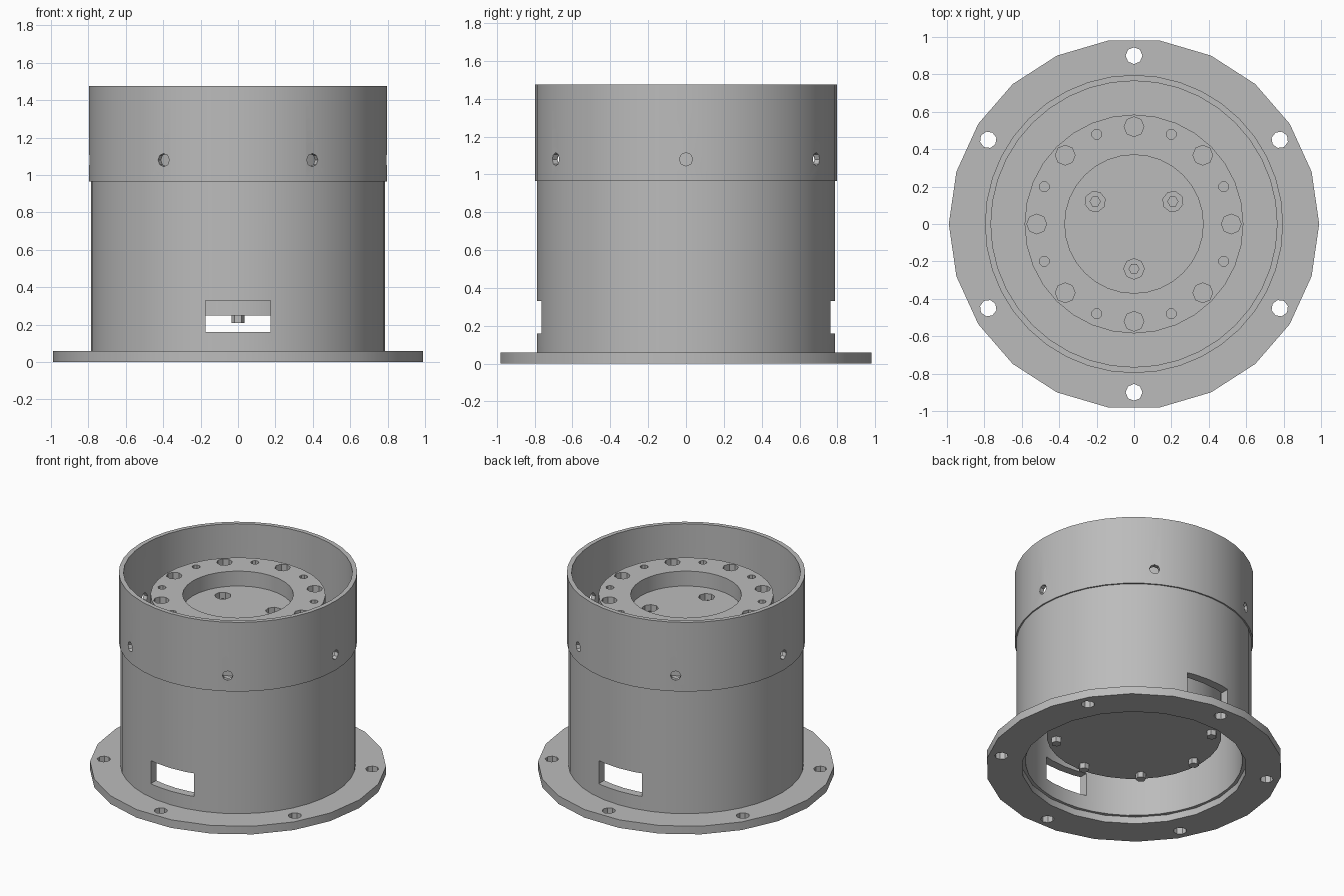
import bpy, bmesh
from math import cos, sin, radians, pi
from mathutils import Matrix, Vector

cube = bpy.data.objects.get("Cube")
if cube:
    bpy.data.objects.remove(cube, do_unlink=True)

grey = bpy.data.materials.new("plain grey metal")
grey.use_nodes = True
GREY = (0.5, 0.5, 0.5, 1)
grey.diffuse_color = GREY
grey.node_tree.nodes["Principled BSDF"].inputs["Base Color"].default_value = GREY


def make(name, bm):
    bmesh.ops.recalc_face_normals(bm, faces=bm.faces)
    mesh = bpy.data.meshes.new(name)
    bm.to_mesh(mesh)
    bm.free()
    mesh.materials.append(grey)
    ob = bpy.data.objects.new(name, mesh)
    bpy.context.collection.objects.link(ob)
    return ob


def lathe(name, profile, sides, closed=True):
    """Turn an (r, z) profile round the z axis."""
    bm = bmesh.new()
    vs = [bm.verts.new((r, 0, z)) for r, z in profile]
    es = [bm.edges.new(p) for p in zip(vs, vs[1:])]
    if closed:
        es.append(bm.edges.new((vs[-1], vs[0])))
    bmesh.ops.spin(bm, geom=vs + es, axis=(0, 0, 1), cent=(0, 0, 0),
                   angle=2 * pi, steps=sides, use_merge=True)
    bmesh.ops.remove_doubles(bm, verts=bm.verts, dist=1e-4)
    bmesh.ops.dissolve_degenerate(bm, edges=bm.edges, dist=1e-5)
    return make(name, bm)


def add_pins(bm, count, start, ring, z, radius, depth, radial=False, sides=8):
    """Add a circle of short cylinders, upright or pointing outwards."""
    for i in range(count):
        a = radians(start) + i * 2 * pi / count
        m = Matrix.Translation(Vector((ring * cos(a), ring * sin(a), z)))
        m = m @ Matrix.Rotation(a, 4, 'Z')
        if radial:
            m = m @ Matrix.Rotation(pi / 2, 4, 'Y')
        bmesh.ops.create_cone(bm, cap_ends=True, segments=sides, radius1=radius,
                              radius2=radius, depth=depth, matrix=m)


def cut(ob, bm):
    """Subtract the cutter shapes and bake the result."""
    cutter = make("cutter", bm)
    cutter.hide_render = True
    mod = ob.modifiers.new("holes", 'BOOLEAN')
    mod.operation = 'DIFFERENCE'
    mod.solver = 'EXACT'
    mod.object = cutter
    bpy.context.view_layer.update()
    graph = bpy.context.evaluated_depsgraph_get()
    mesh = bpy.data.meshes.new_from_object(ob.evaluated_get(graph))
    ob.modifiers.clear()
    ob.data = mesh
    bpy.data.objects.remove(cutter, do_unlink=True)


def ring(name, inner, outer, low, high, sides):
    return lathe(name, [(inner, low), (outer, low), (outer, high), (inner, high)], sides)


# Base flange with six bolt holes
flange = ring("base_flange", 0.75, 0.99, 0, 0.06, 22)
holes = bmesh.new()
add_pins(holes, 6, 30, 0.9, 0.03, 0.045, 0.3)
cut(flange, holes)

# Lower housing with a front and a back window
housing = ring("lower_housing", 0.725, 0.787, 0.05, 0.975, 40)
holes = bmesh.new()
for side in (-1, 1):
    m = Matrix.Translation((0, side * 0.75, 0.245)) @ Matrix.Diagonal((0.35, 0.4, 0.17, 1))
    bmesh.ops.create_cube(holes, size=1, matrix=m)
cut(housing, holes)

# Upper collar with six radial screw holes
collar = ring("upper_collar", 0.765, 0.797, 0.965, 1.475, 40)
holes = bmesh.new()
add_pins(holes, 6, 0, 0.78, 1.08, 0.035, 0.2, radial=True)
cut(collar, holes)

# Deck closing the gap between collar and core
deck = ring("inner_deck", 0.56, 0.775, 0.93, 0.98, 40)

# Core with a sunken top, and bolt recesses in the rim and floor
core = lathe("core", [(0, 0.25), (0.585, 0.25), (0.585, 1.31), (0.37, 1.31),
                      (0.37, 1.2), (0, 1.2)], 32, closed=False)
holes = bmesh.new()
add_pins(holes, 8, 0, 0.52, 1.31, 0.053, 0.12)
add_pins(holes, 8, 22.5, 0.52, 1.31, 0.028, 0.1)
add_pins(holes, 3, 30, 0.24, 1.2, 0.055, 0.14)
cut(core, holes)

# Bolt heads inside the floor recesses and under the core
bolts = bmesh.new()
add_pins(bolts, 3, 30, 0.24, 1.14, 0.03, 0.05, sides=6)
add_pins(bolts, 8, 0, 0.52, 0.235, 0.035, 0.05, sides=6)
bolts = make("bolt_heads", bolts)

bpy.ops.object.select_all(action='DESELECT')
for ob in (flange, housing, collar, deck, core, bolts):
    ob.select_set(True)
bpy.context.view_layer.objects.active = core
bpy.ops.object.shade_smooth_by_angle(angle=radians(30))
